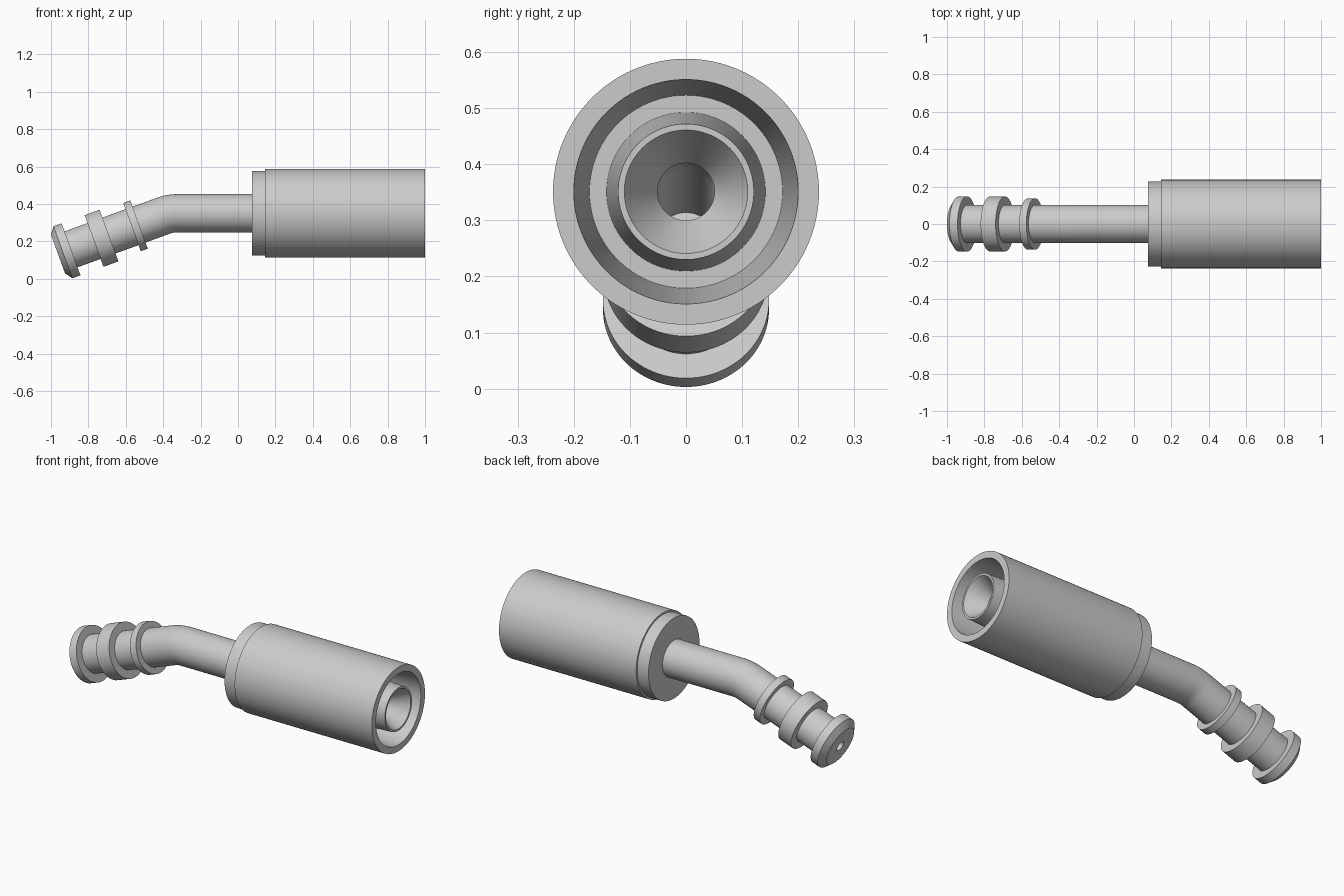
import bpy, bmesh, math
from mathutils import Vector

cube = bpy.data.objects.get("Cube")
if cube:
    bpy.data.objects.remove(cube, do_unlink=True)

# One plain metal colour
metal = bpy.data.materials.new("light grey metal")
metal.use_nodes = True
GREY = (0.6, 0.6, 0.6, 1)
metal.diffuse_color = GREY
metal.node_tree.nodes["Principled BSDF"].inputs["Base Color"].default_value = GREY

# Centre line: straight from x = 1, a short bend, then straight down to the tip
AXIS_Z = 0.351
BEND_START = 1.325
BEND_RADIUS = 0.21
BEND_ANGLE = math.radians(20)
BEND_END = BEND_START + BEND_RADIUS * BEND_ANGLE
SIDES = 96


def frame(s):
    """Centre and upward radial direction at distance s along the centre line."""
    a = min(max((s - BEND_START) / BEND_RADIUS, 0), BEND_ANGLE)
    forward = Vector((-math.cos(a), 0, -math.sin(a)))
    up = Vector((-math.sin(a), 0, math.cos(a)))
    centre = Vector((1 - min(s, BEND_START), 0, AXIS_Z))
    centre.x -= BEND_RADIUS * math.sin(a)
    centre.z -= BEND_RADIUS * (1 - math.cos(a))
    centre += forward * max(0, s - BEND_END)
    return centre, up


def with_bend(profile, steps=12):
    """Add samples wherever a profile edge runs through the bend."""
    result = []
    for (s0, r0), (s1, r1) in zip(profile, profile[1:] + profile[:1]):
        result.append((s0, r0))
        cuts = [BEND_START + (BEND_END - BEND_START) * i / steps for i in range(steps + 1)]
        inside = [s for s in cuts if min(s0, s1) < s < max(s0, s1)]
        for s in sorted(inside, reverse=s1 < s0):
            result.append((s, r0 + (r1 - r0) * (s - s0) / (s1 - s0)))
    return result


def turned_part(name, profile):
    """Revolve a closed (distance, radius) profile around the centre line."""
    bm = bmesh.new()
    loops = []
    for s, r in with_bend(profile):
        centre, up = frame(s)
        loop = []
        for i in range(SIDES):
            t = 2 * math.pi * i / SIDES
            loop.append(bm.verts.new(centre + r * (up * math.cos(t) + Vector((0, math.sin(t), 0)))))
        loops.append(loop)
    for a, b in zip(loops, loops[1:] + loops[:1]):
        for i in range(SIDES):
            j = (i + 1) % SIDES
            bm.faces.new((a[i], a[j], b[j], b[i]))
    bmesh.ops.recalc_face_normals(bm, faces=bm.faces)
    mesh = bpy.data.meshes.new(name)
    bm.to_mesh(mesh)
    bm.free()
    mesh.materials.append(metal)
    obj = bpy.data.objects.new(name, mesh)
    bpy.context.collection.objects.link(obj)
    bpy.ops.object.select_all(action='DESELECT')
    obj.select_set(True)
    bpy.context.view_layer.objects.active = obj
    bpy.ops.object.shade_smooth_by_angle(angle=math.radians(15))
    return obj


# Outer sleeve with a tapered socket and a slightly narrower rear collar
turned_part("outer_sleeve", [
    (0, 0.2), (0, 0.237), (0.855, 0.237), (0.855, 0.227),
    (0.925, 0.227), (0.925, 0.095), (0.45, 0.095), (0.45, 0.172)])

# Hollow stem: tapered nose, bent tube, chamfered head and stepped bore
turned_part("bent_stem", [
    (0, 0.11), (0, 0.121), (0.46, 0.142), (0.46, 0.102),
    (1.926, 0.102), (1.926, 0.148), (1.972, 0.148), (2.0, 0.11),
    (2.0, 0.027), (1.61, 0.027), (1.61, 0.051), (0.1, 0.051)])

# Raised rings near the tip
for name, middle, width, radius in (
        ("thin_ring", 1.559, 0.04, 0.137), ("wide_ring", 1.7525, 0.085, 0.147)):
    front, back = middle - width / 2, middle + width / 2
    turned_part(name, [(front, 0.09), (front, radius), (back, radius), (back, 0.09)])
